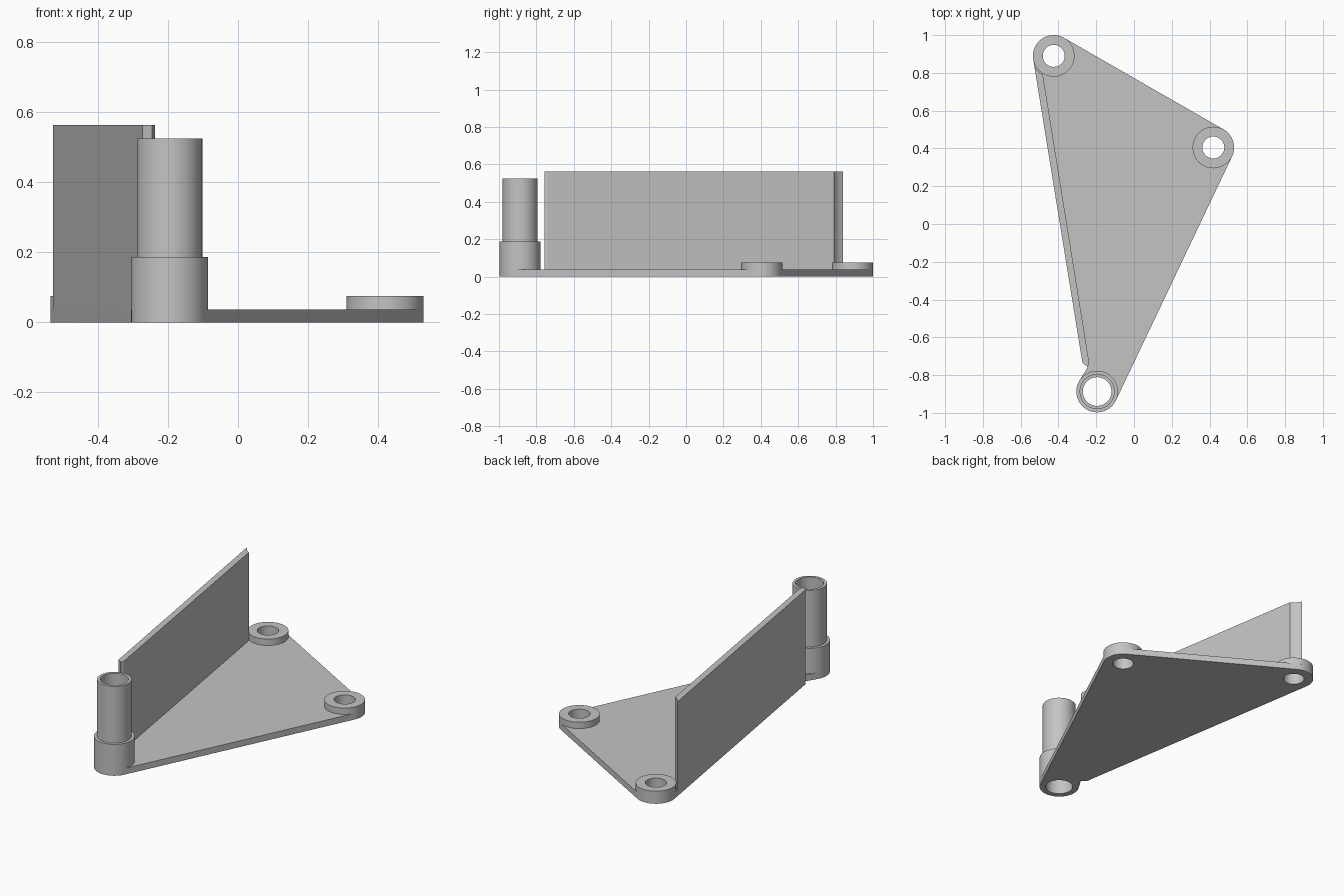
import bpy
import bmesh
from math import radians, atan2, degrees, cos, sin
from mathutils import Vector

cube = bpy.data.objects.get("Cube")
if cube:
    bpy.data.objects.remove(cube, do_unlink=True)

grey = bpy.data.materials.new("plain grey")
grey.use_nodes = True
grey.diffuse_color = (0.55, 0.55, 0.55, 1)
grey.node_tree.nodes["Principled BSDF"].inputs["Base Color"].default_value = grey.diffuse_color


def arc(centre, radius, start, end, steps=24):
    """Points on an arc, angles in degrees."""
    angles = [radians(start + (end - start) * i / steps) for i in range(steps + 1)]
    return [centre + radius * Vector((cos(a), sin(a))) for a in angles]


def circle(centre, radius):
    return arc(centre, radius, 0, 360, 64)[:-1]


def slab(name, loops, bottom, top):
    """Extrude an outline, with optional holes, between two heights."""
    bm = bmesh.new()
    for loop in loops:
        verts = [bm.verts.new((p[0], p[1], bottom)) for p in loop]
        for i, v in enumerate(verts):
            bm.edges.new((verts[i - 1], v))
    bmesh.ops.triangle_fill(bm, edges=bm.edges[:], use_beauty=True, normal=(0, 0, 1))
    result = bmesh.ops.extrude_face_region(bm, geom=bm.faces[:], use_keep_orig=True)
    moved = [g for g in result["geom"] if isinstance(g, bmesh.types.BMVert)]
    bmesh.ops.translate(bm, verts=moved, vec=(0, 0, top - bottom))
    bmesh.ops.recalc_face_normals(bm, faces=bm.faces[:])
    mesh = bpy.data.meshes.new(name)
    bm.to_mesh(mesh)
    bm.free()
    mesh.materials.append(grey)
    obj = bpy.data.objects.new(name, mesh)
    bpy.context.collection.objects.link(obj)
    bpy.ops.object.select_all(action="DESELECT")
    obj.select_set(True)
    bpy.context.view_layer.objects.active = obj
    bpy.ops.object.shade_smooth_by_angle(angle=radians(30))
    return obj


def outward(a, b):
    """Angle of the right-hand normal of the edge from a to b."""
    d = b - a
    return degrees(atan2(d.y, d.x)) - 90


back = Vector((-0.425, 0.89))
side = Vector((0.42, 0.405))
front = Vector((-0.195, -0.887))
boss_r, hole_r, bore_r, post_r = 0.11, 0.058, 0.076, 0.093
plate_top = 0.037

# Wall end corners: outer, tip, inner
wall_end = [Vector((-0.273, -0.735)), Vector((-0.245, -0.757)), Vector((-0.237, -0.737))]

# Base plate: rounded triangle with a notch beside the front post
right_edge = outward(front, side)
rear_edge = outward(side, back)
outline = (arc(front, boss_r, 151, right_edge + 360)
           + arc(side, boss_r, right_edge, rear_edge)
           + arc(back, boss_r, rear_edge, 189)
           + wall_end[:2])
slab("base_plate", [outline, circle(back, hole_r), circle(side, hole_r),
                    circle(front, bore_r)], 0, plate_top)

# Low screw bosses
for name, centre in (("back_boss", back), ("side_boss", side)):
    slab(name, [circle(centre, boss_r), circle(centre, hole_r)], plate_top, 0.075)

# Stepped hollow post
slab("post_collar", [circle(front, boss_r), circle(front, bore_r)], plate_top, 0.187)
slab("post_tube", [circle(front, post_r), circle(front, bore_r)], 0.187, 0.525)

# Upright wall, its back end hollowed to clear the back boss
slab("upright_wall", [arc(back, 0.115, 240, 206, 8) + wall_end], plate_top, 0.563)
